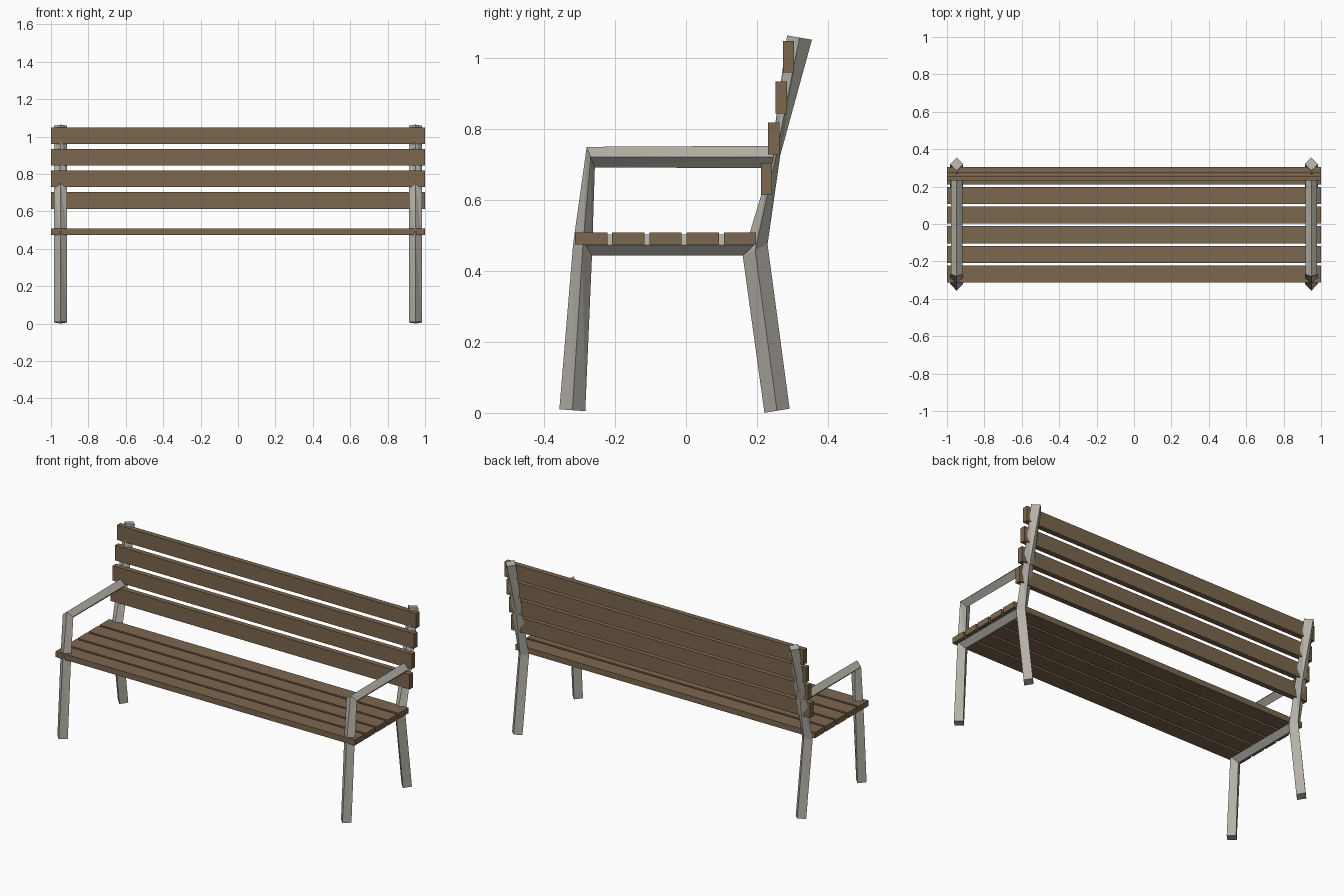
import bpy
import bmesh

cube = bpy.data.objects.get("Cube")
if cube:
    bpy.data.objects.remove(cube, do_unlink=True)


def material(name, rgb):
    mat = bpy.data.materials.new(name)
    mat.use_nodes = True
    mat.diffuse_color = (*rgb, 1)
    mat.node_tree.nodes["Principled BSDF"].inputs["Base Color"].default_value = (*rgb, 1)
    return mat


wood = material("brown wood", (0.2, 0.135, 0.077))
metal = material("grey metal", (0.46, 0.44, 0.39))


def finish(bm, name, mat):
    bmesh.ops.recalc_face_normals(bm, faces=bm.faces)
    mesh = bpy.data.meshes.new(name)
    bm.to_mesh(mesh)
    bm.free()
    mesh.materials.append(mat)
    obj = bpy.data.objects.new(name, mesh)
    bpy.context.collection.objects.link(obj)


def slat(name, y0, y1, z0, z1):
    """Full-width plank filling the given y and z range."""
    bm = bmesh.new()
    bmesh.ops.create_cube(bm, size=1)
    bmesh.ops.scale(bm, vec=(2, y1 - y0, z1 - z0), verts=bm.verts)
    bmesh.ops.translate(bm, vec=(0, (y0 + y1) / 2, (z0 + z1) / 2), verts=bm.verts)
    finish(bm, name, wood)


def bar(name, x, half, sections):
    """Diamond-section bar; each section gives its two opposite (y, z) corners."""
    bm = bmesh.new()
    rings = []
    for (ya, za), (yb, zb) in sections:
        ym, zm = (ya + yb) / 2, (za + zb) / 2
        corners = [(x, ya, za), (x + half, ym, zm), (x, yb, zb), (x - half, ym, zm)]
        rings.append([bm.verts.new(c) for c in corners])
    for low, high in zip(rings, rings[1:]):
        for i in range(4):
            j = (i + 1) % 4
            bm.faces.new((low[i], low[j], high[i]))
            bm.faces.new((low[j], high[j], high[i]))
    bm.faces.new(rings[0])
    bm.faces.new(rings[-1])
    finish(bm, name, metal)


# Seat planks
for i in range(5):
    y = -0.313 + i * 0.105
    slat(f"seat_slat_{i + 1}", y, y + 0.091, 0.475, 0.509)

# Backrest planks, stepping back as they rise
for i in range(4):
    y, z = 0.211 + i * 0.0207, 0.614 + i * 0.115
    slat(f"back_slat_{i + 1}", y, y + 0.032, z, z + 0.09)

# Metal end frames
front_leg = [((-0.357, 0.01), (-0.284, 0.005)),
             ((-0.318, 0.478), (-0.265, 0.443)),
             ((-0.28, 0.75), (-0.257, 0.692))]
armrest = [((-0.28, 0.75), (-0.257, 0.692)),
           ((0.25, 0.753), (0.242, 0.69))]
back_post = [((0.221, 0), (0.292, 0.012)),
             ((0.16, 0.443), (0.23, 0.475)),
             ((0.235, 0.69), (0.266, 0.727)),
             ((0.285, 1.064), (0.355, 1.052))]
seat_rail = [((-0.3, 0.503), (-0.265, 0.443)),
             ((0.215, 0.503), (0.165, 0.443))]

for side, x in (("left", 0.948), ("right", -0.948)):
    bar(f"{side}_front_leg", x, 0.035, front_leg)
    bar(f"{side}_back_post", x, 0.035, back_post)
    bar(f"{side}_armrest", x, 0.031, armrest)
    bar(f"{side}_seat_rail", x, 0.031, seat_rail)
